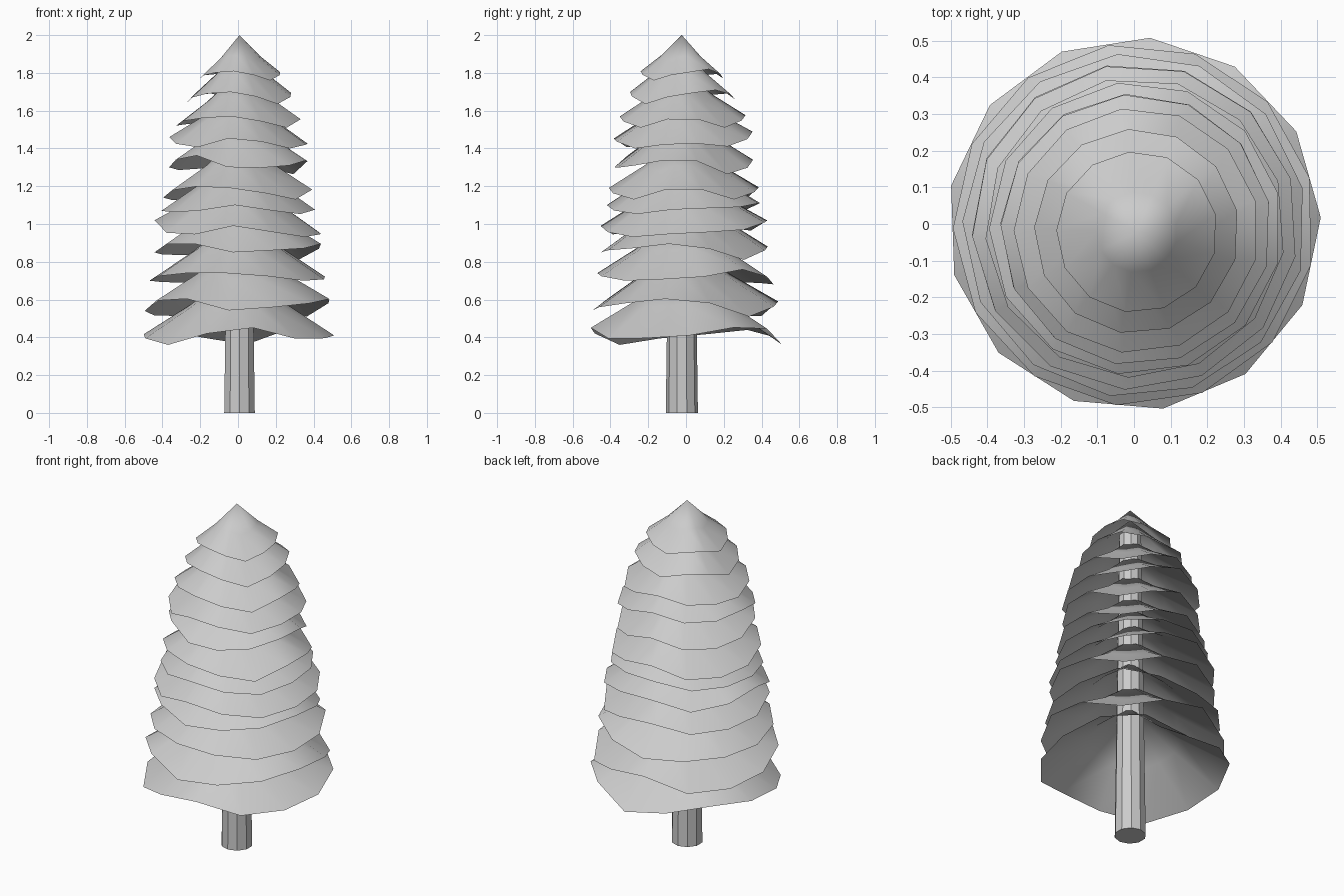
import bpy, bmesh, math, random

if "Cube" in bpy.data.objects:
    bpy.data.objects.remove(bpy.data.objects["Cube"])
random.seed(4)
CX, CY = 0.008, -0.022   # trunk axis
SIDES = 13

def make_object(name, bm):
    bmesh.ops.recalc_face_normals(bm, faces=bm.faces[:])
    mesh = bpy.data.meshes.new(name)
    bm.to_mesh(mesh)
    bm.free()
    ob = bpy.data.objects.new(name, mesh)
    bpy.context.collection.objects.link(ob)
    return ob

# Trunk: slightly tapered, flat-sided
bm = bmesh.new()
bmesh.ops.create_cone(bm, cap_ends=True, segments=10, radius1=0.085, radius2=0.06, depth=1.84)
bmesh.ops.translate(bm, verts=bm.verts[:], vec=(CX, CY, 0.92))
make_object("trunk", bm)

# Branch tiers: radius, then rim height at front, front right, right ... front left
TIERS = [
    (.22, 1.81, 1.76, 1.80, 1.82, 1.77, 1.80, 1.76, 1.80),
    (.28, 1.70, 1.635, 1.69, 1.71, 1.66, 1.70, 1.64, 1.69),
    (.335, 1.57, 1.51, 1.57, 1.51, 1.58, 1.53, 1.52, 1.56),
    (.37, 1.46, 1.40, 1.43, 1.41, 1.49, 1.44, 1.46, 1.40),
    (.37, 1.29, 1.31, 1.35, 1.26, 1.34, 1.28, 1.30, 1.37),
    (.40, 1.19, 1.13, 1.20, 1.13, 1.20, 1.12, 1.14, 1.20),
    (.41, 1.10, 1.05, 1.08, 1.09, 1.12, 1.07, 1.07, 1.06),
    (.445, .99, .93, .95, .97, 1.03, .96, 1.02, .93),
    (.445, .85, .87, .90, .81, .89, .83, .85, .91),
    (.47, .74, .70, .71, .76, .68, .69, .70, .74),
    (.495, .54, .58, .61, .51, .60, .50, .54, .62),
    (.51, .46, .385, .41, .47, .36, .44, .41, .36),
]

def rim_height(z, angle):
    t = ((angle + math.pi / 2) / (math.pi / 4)) % 8
    i = int(t)
    f = min(1, max(0, (t - i - 0.1) / 0.8))
    return z[i % 8] * (1 - f) + z[(i + 1) % 8] * f

def branch_tier(index, radius, z):
    k = index / (len(TIERS) - 1)
    mean = sum(z) / 8
    apex_z = 2.0 if index == 0 else mean + 0.25 + 0.12 * k
    turn = math.radians(2 if index == 11 else -95 + random.uniform(-5, 3))
    bm = bmesh.new()
    apex = bm.verts.new((CX, CY, apex_z))
    rings = [[], []]
    for s in range(SIDES):
        a = turn + s * 2 * math.pi / SIDES
        rim = rim_height(z, a)
        for ring, frac, drop in ((0, 0.5, 0.56), (1, 1.0, 1.0)):
            r = radius * frac
            shift = 1 - k * frac
            rings[ring].append(bm.verts.new((CX * shift + r * math.cos(a),
                                             CY * shift + r * math.sin(a),
                                             apex_z + (rim - apex_z) * drop)))
    for s in range(SIDES):
        n = (s + 1) % SIDES
        bm.faces.new((apex, rings[0][s], rings[0][n]))
        bm.faces.new((rings[0][s], rings[1][s], rings[1][n], rings[0][n]))
    for f in bm.faces:
        f.smooth = True
    make_object("branch_tier_%02d" % (index + 1), bm)

for i, tier in enumerate(TIERS):
    branch_tier(i, tier[0], tier[1:])
